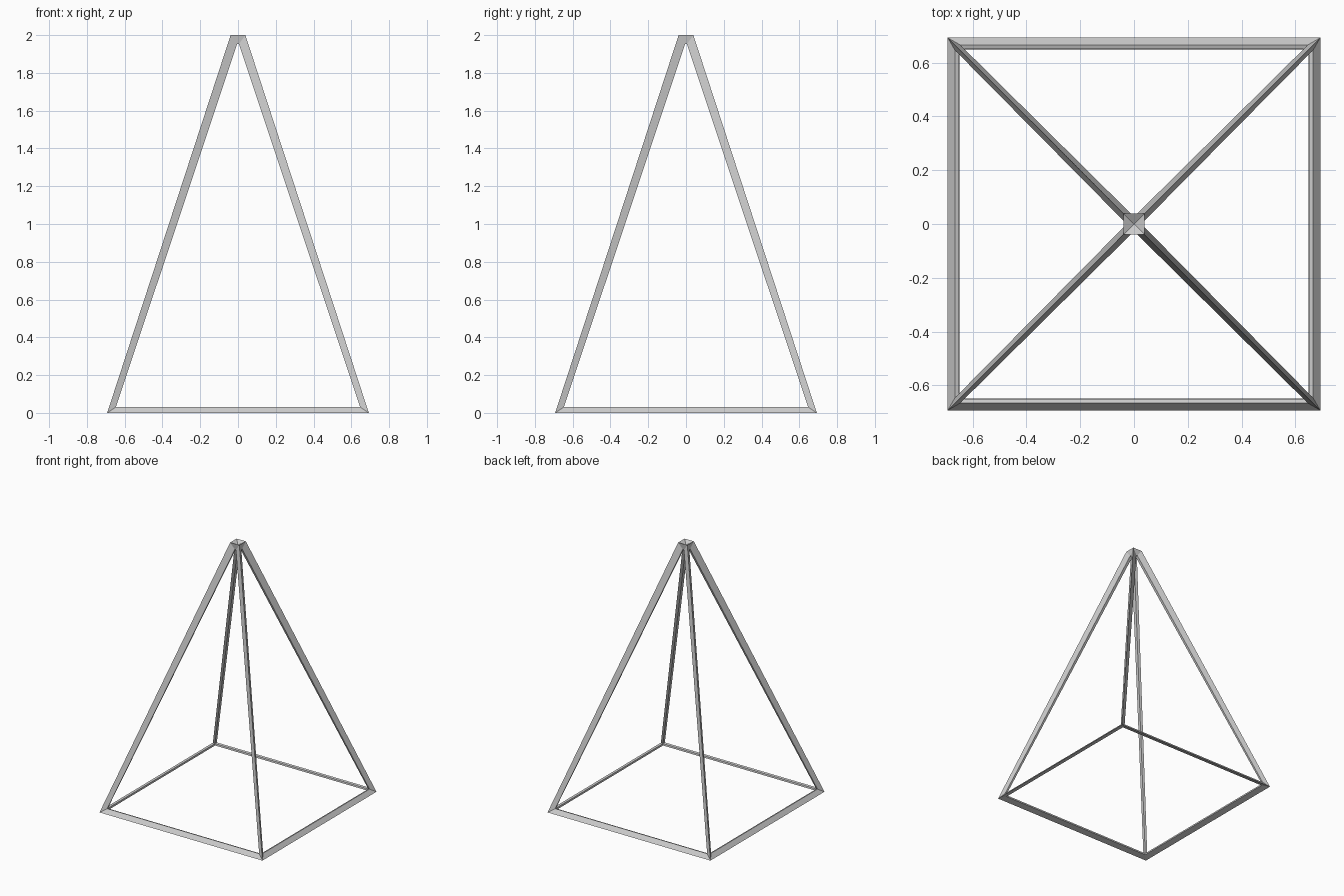
import bpy, math

if "Cube" in bpy.data.objects:
    bpy.data.objects.remove(bpy.data.objects["Cube"])

# Four-sided tapered body with a tiny flat tip, aligned square to the axes
BASE, TIP = 0.672, 0.0238        # half-widths of base and tip
Z0, Z1 = 0.0134, 1.9764          # heights before the bars add thickness
bpy.ops.mesh.primitive_cone_add(
    vertices=4, radius1=BASE * math.sqrt(2), radius2=TIP * math.sqrt(2),
    depth=Z1 - Z0, end_fill_type='NGON',
    location=(0, 0, (Z0 + Z1) / 2), rotation=(0, 0, math.radians(45)))
frame = bpy.context.object
frame.name = "pyramid_frame"
bpy.ops.object.transform_apply(location=True, rotation=True, scale=True)

# Snap the corners exactly to the square
for v in frame.data.vertices:
    h = BASE if v.co.z < 1 else TIP
    v.co.x = math.copysign(h, v.co.x)
    v.co.y = math.copysign(h, v.co.y)

# Turn every edge into a four-sided bar
wire = frame.modifiers.new("bars", 'WIREFRAME')
wire.thickness = 0.064
wire.offset = 0
wire.use_even_offset = False
wire.use_replace = True
